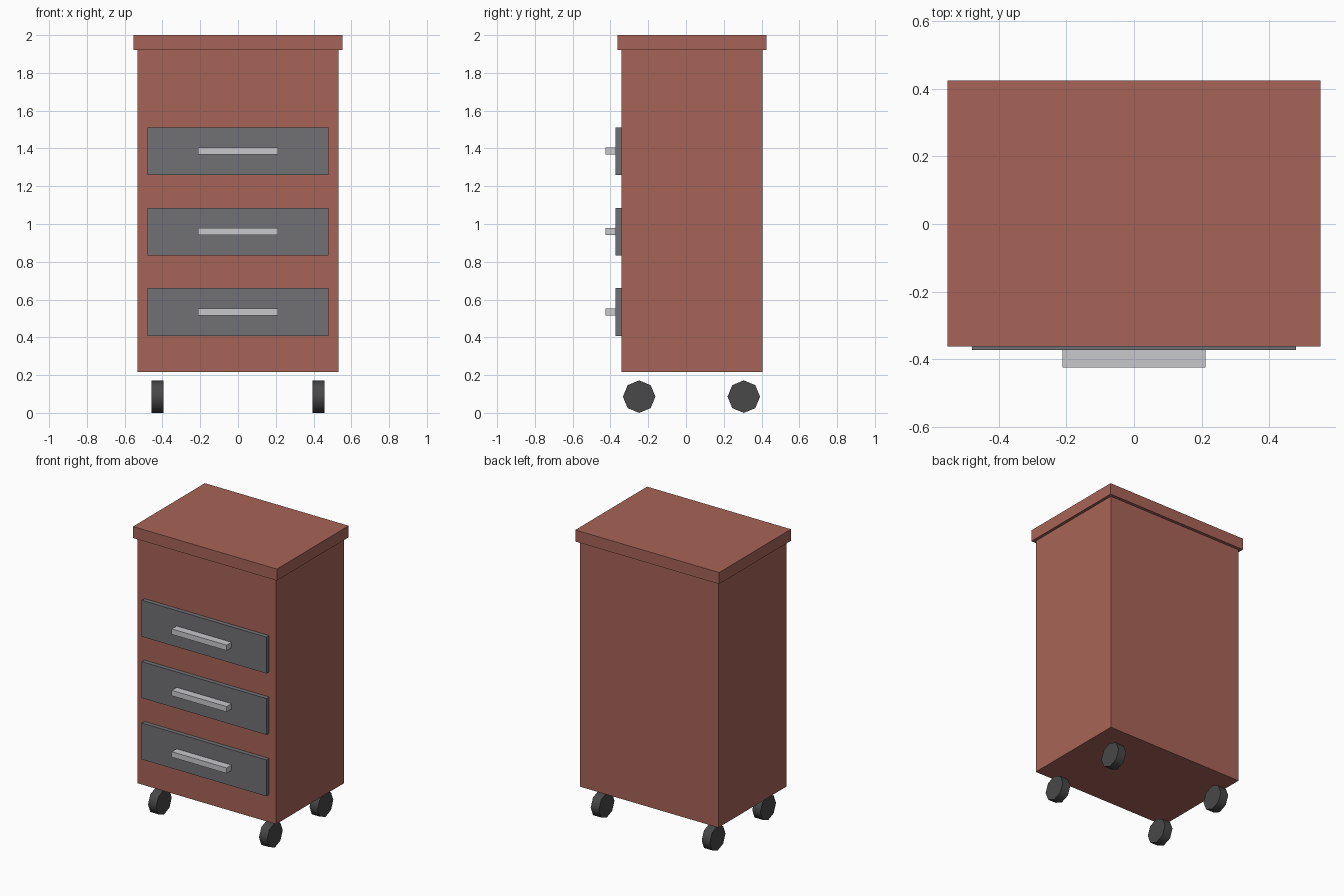
import bpy
import math

cube = bpy.data.objects.get("Cube")
if cube:
    bpy.data.objects.remove(cube, do_unlink=True)


def material(name, rgb):
    mat = bpy.data.materials.new(name)
    mat.use_nodes = True
    color = (*rgb, 1)
    mat.diffuse_color = color
    mat.node_tree.nodes["Principled BSDF"].inputs["Base Color"].default_value = color
    return mat


red_brown = material("red brown", (0.39, 0.127, 0.095))
slate_grey = material("slate grey", (0.165, 0.165, 0.178))
light_grey = material("light grey", (0.58, 0.57, 0.6))
dark_rubber = material("dark rubber", (0.065, 0.065, 0.065))


def box(name, mat, half_width, y0, y1, z0, z1):
    """Box centred on x, given its depth and height ranges."""
    bpy.ops.mesh.primitive_cube_add(size=1, location=(0, (y0 + y1) / 2, (z0 + z1) / 2))
    obj = bpy.context.object
    obj.name = name
    obj.scale = (2 * half_width, y1 - y0, z1 - z0)
    bpy.ops.object.transform_apply(location=False, rotation=False, scale=True)
    obj.data.materials.append(mat)
    return obj


# Cabinet body and overhanging top
box("cabinet_body", red_brown, 0.532, -0.342, 0.404, 0.217, 1.92)
box("cabinet_top", red_brown, 0.552, -0.362, 0.425, 1.92, 2.0)

# Drawer fronts, each with a bar handle
for i, level in enumerate(("bottom", "middle", "top")):
    z = 0.534 + i * 0.426
    box(f"{level}_drawer", slate_grey, 0.479, -0.372, -0.342, z - 0.126, z + 0.126)
    box(f"{level}_handle", light_grey, 0.211, -0.425, -0.372, z - 0.019, z + 0.019)

# Eight-sided wheels
radius = 0.086
for side, x in (("left", 0.426), ("right", -0.426)):
    for end, y in (("front", -0.248), ("back", 0.306)):
        bpy.ops.mesh.primitive_cylinder_add(
            vertices=8, radius=radius, depth=0.062,
            location=(x, y, radius), rotation=(0, math.pi / 2, 0))
        wheel = bpy.context.object
        wheel.name = f"{end}_{side}_wheel"
        wheel.data.materials.append(dark_rubber)
        bpy.ops.object.shade_smooth_by_angle(angle=math.radians(50))
